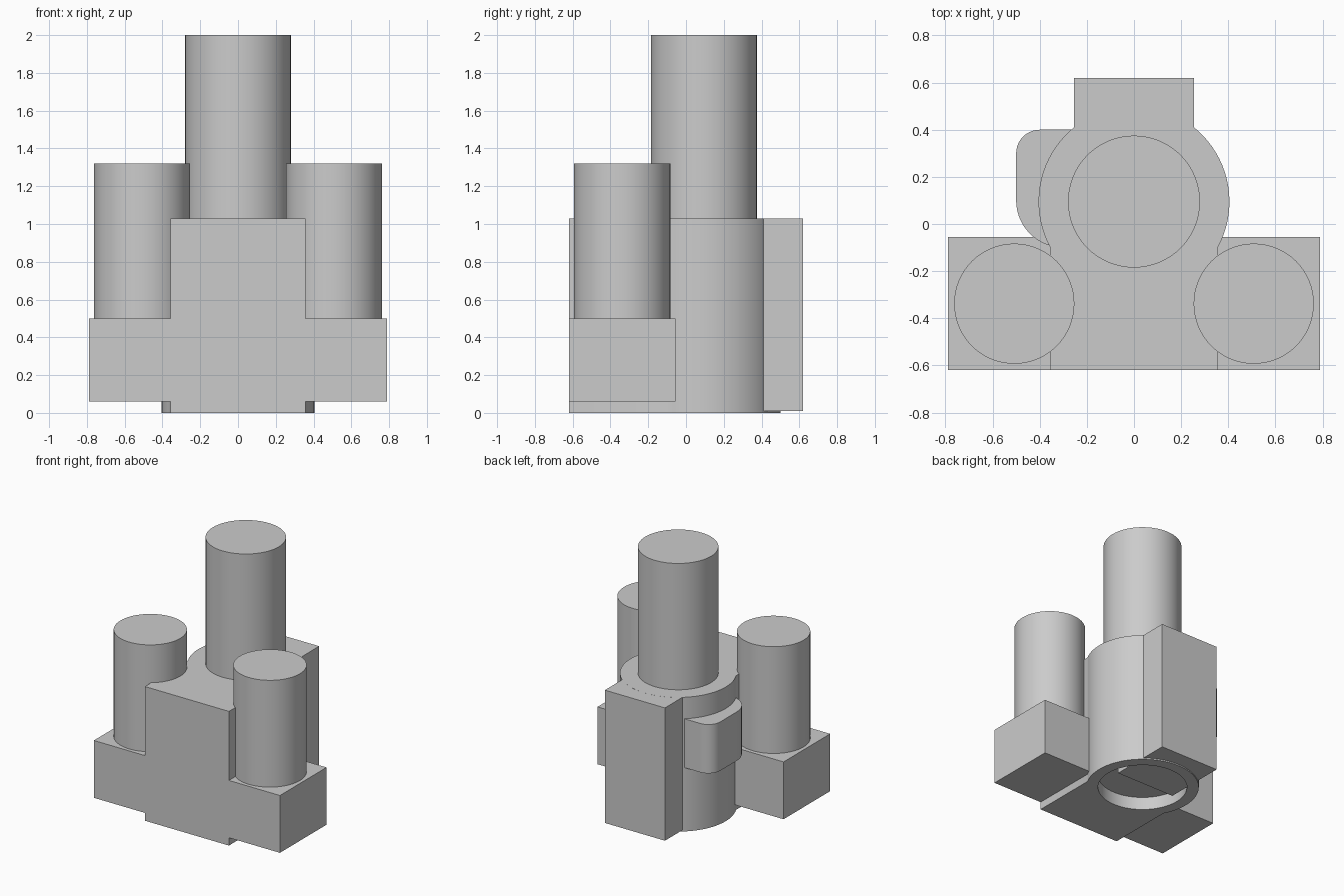
import bpy
import bmesh
from math import sin, cos, asin, pi, radians

cube = bpy.data.objects.get("Cube")
if cube:
    bpy.data.objects.remove(cube, do_unlink=True)

grey = bpy.data.materials.new("light grey")
grey.use_nodes = True
COLOUR = (0.6, 0.6, 0.6, 1)
grey.diffuse_color = COLOUR
grey.node_tree.nodes["Principled BSDF"].inputs["Base Color"].default_value = COLOUR

CORE_Y = 0.095      # axis of the round core
CORE_R = 0.405
HALF = 0.357        # half width of the front block
FRONT = -0.62
TOP = 1.03


def arc(cx, cy, r, a0, a1, n):
    return [(cx + r * cos(a0 + (a1 - a0) * i / n),
             cy + r * sin(a0 + (a1 - a0) * i / n)) for i in range(n + 1)]


def prism(name, outline, z0, z1):
    """Extrude a counter-clockwise outline from z0 to z1."""
    bm = bmesh.new()
    base = bm.faces.new([bm.verts.new((x, y, z0)) for x, y in outline])
    ext = bmesh.ops.extrude_face_region(bm, geom=[base], use_keep_orig=True)
    for v in ext["geom"]:
        if isinstance(v, bmesh.types.BMVert):
            v.co.z = z1
    bmesh.ops.recalc_face_normals(bm, faces=bm.faces)
    mesh = bpy.data.meshes.new(name)
    bm.to_mesh(mesh)
    bm.free()
    mesh.materials.append(grey)
    ob = bpy.data.objects.new(name, mesh)
    bpy.context.collection.objects.link(ob)
    return ob


def box(name, x0, x1, y0, y1, z0, z1):
    return prism(name, [(x0, y0), (x1, y0), (x1, y1), (x0, y1)], z0, z1)


def cylinder(name, x, y, r, z0, z1, sides=64):
    return prism(name, arc(x, y, r, 0, 2 * pi, sides)[:-1], z0, z1)


def smooth(ob):
    bpy.ops.object.select_all(action="DESELECT")
    ob.select_set(True)
    bpy.context.view_layer.objects.active = ob
    bpy.ops.object.shade_smooth_by_angle(angle=radians(30))


# Core: square front running into a round back, with a shallow bore below
side = asin(HALF / CORE_R)
outline = [(-HALF, FRONT), (HALF, FRONT)]
outline += arc(0, CORE_Y, CORE_R, side - pi / 2, 3 * pi / 2 - side, 56)
core = prism("core_body", outline, 0, TOP)
bore = cylinder("bore_cutter", 0, CORE_Y, 0.32, -0.1, 0.1)
bore.hide_render = True
cut = core.modifiers.new("bore", "BOOLEAN")
cut.operation = "DIFFERENCE"
cut.solver = "EXACT"
cut.object = bore
bpy.context.view_layer.objects.active = core
core.select_set(True)
bpy.ops.object.modifier_apply(modifier="bore")
bpy.data.objects.remove(bore, do_unlink=True)
smooth(core)

# Back block, reaching inward across the bore
box("back_block", -0.255, 0.255, 0.125, 0.62, 0.01, TOP - 0.0005)

# Tall centre post
smooth(cylinder("centre_post", 0, CORE_Y, 0.28, TOP - 0.05, 2))

# Arms and their posts
for label, s in (("left", 1), ("right", -1)):
    x0, x1 = sorted((s * HALF, s * 0.79))
    box(label + "_arm", x0, x1, FRONT, -0.055, 0.06, 0.5)
    smooth(cylinder(label + "_post", s * 0.508, -0.338, 0.255, 0.48, 1.32))

# Rounded lug on the right side
lug = [(-0.2, 0.4)]
lug += arc(-0.4, 0.3, 0.1, pi / 2, pi, 10)
lug += arc(-0.3, 0.1, 0.2, pi, 3 * pi / 2, 14)
lug += [(-0.2, -0.1)]
smooth(prism("side_lug", lug, 0.49, 0.865))
